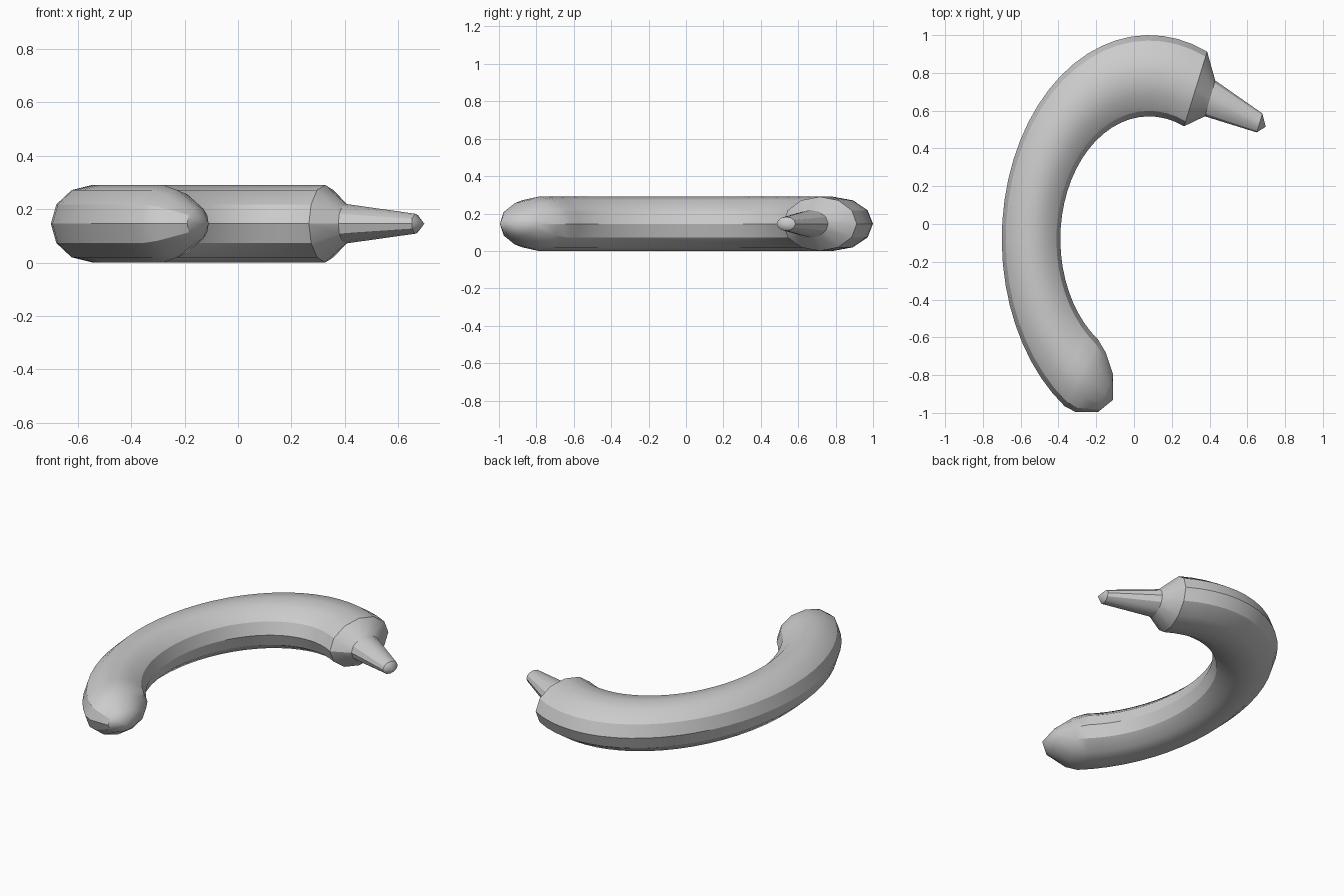
import bpy, bmesh, math

if "Cube" in bpy.data.objects:
    bpy.data.objects.remove(bpy.data.objects["Cube"])

SIDES = 12
ZC = 0.145

# Each ring: outer point, inner point (top view), half height
rings = []

# Curved body: arc of an elliptical ring
STEPS = 28
for i in range(STEPS + 1):
    a = math.radians(235 + (66.8 - 235) * i / STEPS)
    c, s = math.cos(a), math.sin(a)
    rings.append(((0.08 + 0.78 * c, -0.08 + 1.08 * s),
                  (0.08 + 0.47 * c, -0.08 + 0.65 * s), 0.145))

# Rounded blunt end
blunt = [((-0.19, -0.995), (-0.11, -0.80), 0.065),
         ((-0.31, -0.995), (-0.15, -0.68), 0.127)]
# Shoulder and stem
stem = [((0.43, 0.76), (0.375, 0.57), 0.074),
        ((0.68, 0.585), (0.65, 0.485), 0.037)]
rings = blunt + rings + stem

bm = bmesh.new()


def add_ring(outer, inner, h):
    loop = []
    for k in range(SIDES):
        t = 2 * math.pi * k / SIDES
        f = 0.5 + 0.5 * math.cos(t)
        loop.append(bm.verts.new((inner[0] + (outer[0] - inner[0]) * f,
                                  inner[1] + (outer[1] - inner[1]) * f,
                                  ZC + h * math.sin(t))))
    return loop


def cap(loop, x, y):
    tip = bm.verts.new((x, y, ZC))
    for k in range(SIDES):
        bm.faces.new((loop[k], loop[(k + 1) % SIDES], tip))


loops = [add_ring(*r) for r in rings]
for a, b in zip(loops, loops[1:]):
    for k in range(SIDES):
        n = (k + 1) % SIDES
        bm.faces.new((a[k], a[n], b[n], b[k]))

# Pointed tips at both ends
cap(loops[0], -0.11, -0.93)
cap(loops[-1], 0.697, 0.515)

bmesh.ops.recalc_face_normals(bm, faces=bm.faces)
mesh = bpy.data.meshes.new("banana")
bm.to_mesh(mesh)
bm.free()
banana = bpy.data.objects.new("banana", mesh)
bpy.context.collection.objects.link(banana)
bpy.context.view_layer.objects.active = banana
banana.select_set(True)
bpy.ops.object.shade_smooth_by_angle(angle=math.radians(30))
